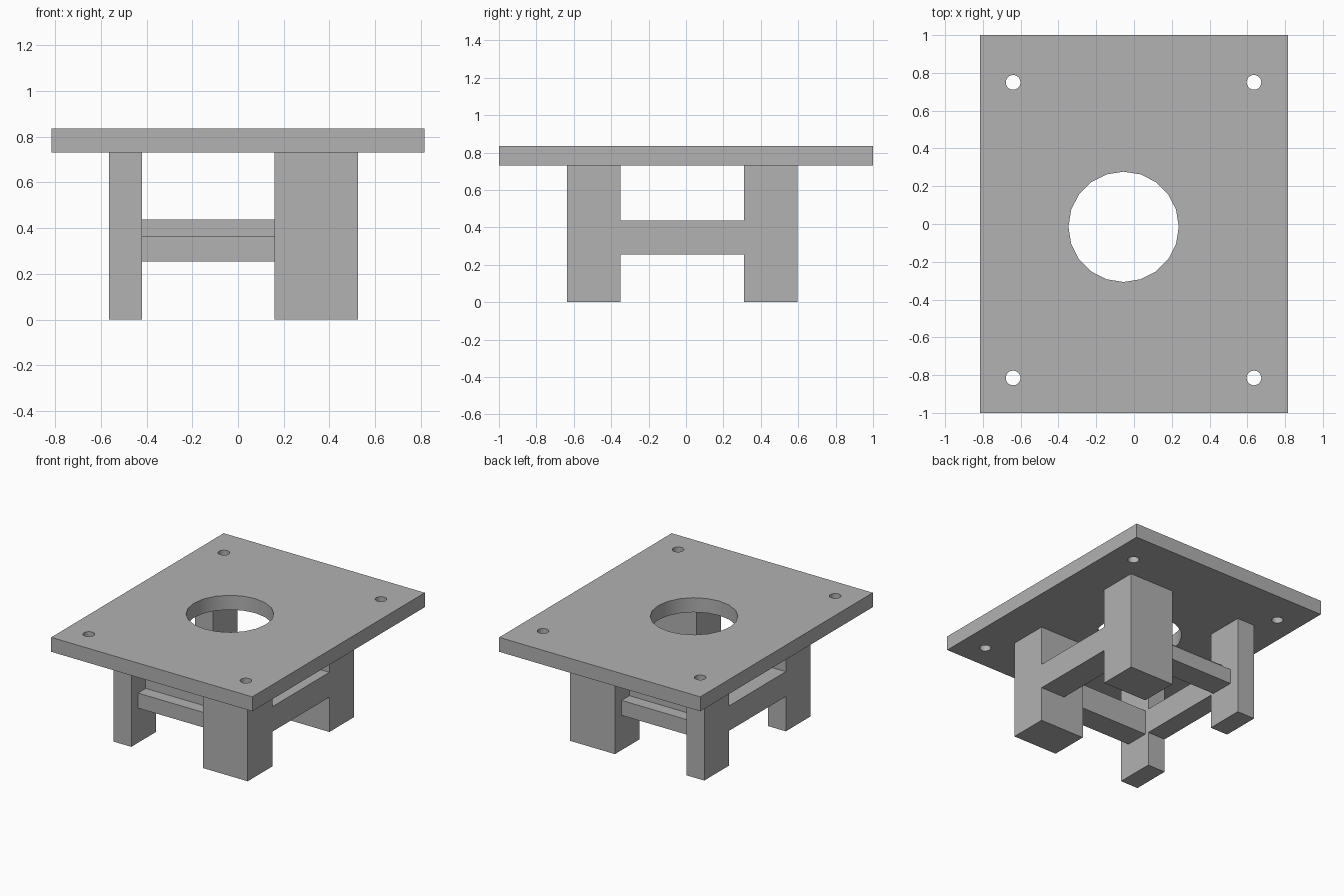
import bpy, bmesh, math

old = bpy.data.objects.get("Cube")
if old:
    bpy.data.objects.remove(old, do_unlink=True)

grey = bpy.data.materials.new("plain_grey")
grey.use_nodes = True
grey.diffuse_color = (0.445, 0.445, 0.445, 1)
grey.node_tree.nodes["Principled BSDF"].inputs["Base Color"].default_value = (0.445, 0.445, 0.445, 1)


def add_object(name, bm):
    bmesh.ops.recalc_face_normals(bm, faces=bm.faces)
    mesh = bpy.data.meshes.new(name)
    bm.to_mesh(mesh)
    bm.free()
    mesh.materials.append(grey)
    obj = bpy.data.objects.new(name, mesh)
    bpy.context.collection.objects.link(obj)
    return obj


def box(name, xs, ys, zs):
    bm = bmesh.new()
    bmesh.ops.create_cube(bm, size=1)
    for v in bm.verts:
        v.co = [r[0] if c < 0 else r[1] for c, r in zip(v.co, (xs, ys, zs))]
    return add_object(name, bm)


def extrude_x(name, profile, xs):
    """Sweep a closed (y, z) profile along x."""
    bm = bmesh.new()
    face = bm.faces.new([bm.verts.new((xs[0], y, z)) for y, z in profile])
    swept = bmesh.ops.extrude_face_region(bm, geom=[face])["geom"]
    moved = [g for g in swept if isinstance(g, bmesh.types.BMVert)]
    bmesh.ops.translate(bm, verts=moved, vec=(xs[1] - xs[0], 0, 0))
    return add_object(name, bm)


UNDER, TOP = 0.73, 0.836
RAIL_LOW, RAIL_STEP, RAIL_HIGH = 0.255, 0.365, 0.438
LEG_X = {"right": (-0.565, -0.42), "left": (0.16, 0.525)}
LEG_Y = {"front": (-0.637, -0.35), "back": (0.31, 0.595)}

# Legs: narrow on one side, wide on the other
for side, xs in LEG_X.items():
    for end, ys in LEG_Y.items():
        box(f"{end}_{side}_leg", xs, ys, (0, UNDER))

# Side rails, flush with the outer leg faces
span_y = (LEG_Y["front"][1], LEG_Y["back"][0])
box("right_rail", LEG_X["right"], span_y, (RAIL_LOW, RAIL_HIGH))
box("left_rail", (0.325, 0.525), span_y, (RAIL_LOW, RAIL_HIGH))

# Stepped cross rails, lower on the outside
span_x = (LEG_X["right"][1], LEG_X["left"][0])
for end, outer, inward in (("front", -0.56, 1), ("back", 0.518, -1)):
    mid, inner = outer + 0.09 * inward, outer + 0.18 * inward
    extrude_x(f"{end}_rail", [(outer, RAIL_LOW), (inner, RAIL_LOW), (inner, RAIL_HIGH),
                              (mid, RAIL_HIGH), (mid, RAIL_STEP), (outer, RAIL_STEP)], span_x)

# Table top with a central opening and four corner holes
table_top = box("table_top", (-0.816, 0.816), (-1, 1), (UNDER, TOP))
holes = [(-0.055, -0.015, 0.292)]
holes += [(x, y, 0.039) for x in (-0.64, 0.635) for y in (-0.815, 0.75)]
bm = bmesh.new()
for x, y, radius in holes:
    made = bmesh.ops.create_cone(bm, cap_ends=True, segments=20, radius1=radius,
                                 radius2=radius, depth=0.4)["verts"]
    bmesh.ops.translate(bm, verts=made, vec=(x, y, (UNDER + TOP) / 2))
cutter = add_object("hole_cutter", bm)
cutter.hide_render = True

cut = table_top.modifiers.new("holes", "BOOLEAN")
cut.operation = "DIFFERENCE"
cut.solver = "EXACT"
cut.object = cutter
bpy.ops.object.select_all(action="DESELECT")
table_top.select_set(True)
bpy.context.view_layer.objects.active = table_top
bpy.ops.object.modifier_apply(modifier=cut.name)
bpy.data.objects.remove(cutter, do_unlink=True)
bpy.ops.object.shade_smooth_by_angle(angle=math.radians(30))
